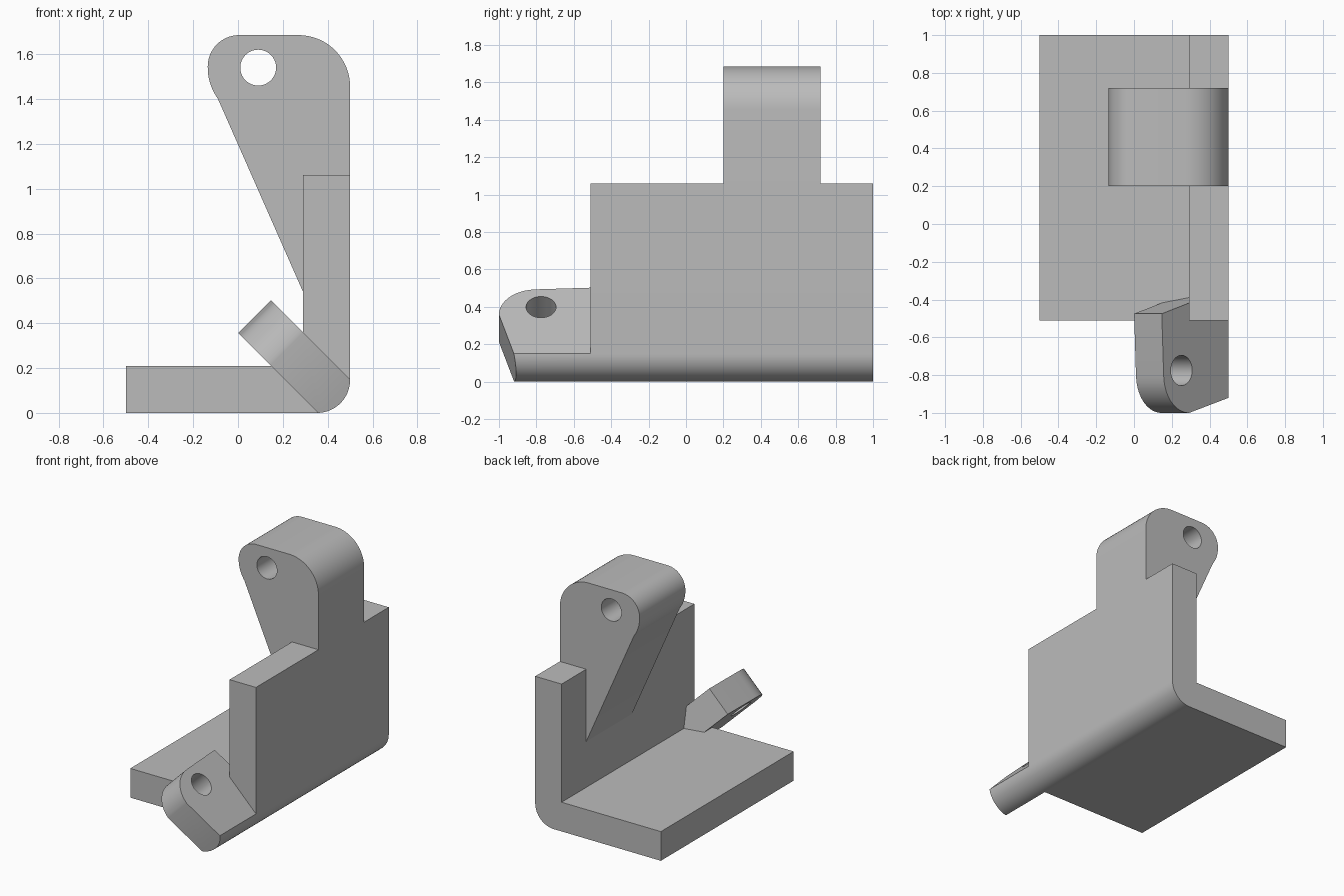
import bpy, bmesh
from math import sin, cos, radians, sqrt
from mathutils import Vector

cube = bpy.data.objects.get("Cube")
if cube:
    bpy.data.objects.remove(cube, do_unlink=True)

# Single grey material
grey = bpy.data.materials.new("grey")
grey.use_nodes = True
colour = (0.5, 0.5, 0.5, 1)
grey.diffuse_color = colour
grey.node_tree.nodes["Principled BSDF"].inputs["Base Color"].default_value = colour


def arc(cx, cy, rx, ry, start, end, steps=16):
    angles = [radians(start + (end - start) * i / steps) for i in range(steps + 1)]
    return [(cx + rx * cos(a), cy + ry * sin(a)) for a in angles]


def prism(name, outline, near, far, place):
    """Extrude a 2D outline between two depths; place maps it into space."""
    bm = bmesh.new()
    ends = [[bm.verts.new(place(p, q, d)) for p, q in outline] for d in (near, far)]
    bm.faces.new(ends[0])
    bm.faces.new(ends[1][::-1])
    count = len(outline)
    for i in range(count):
        j = (i + 1) % count
        bm.faces.new((ends[0][i], ends[1][i], ends[1][j], ends[0][j]))
    bmesh.ops.recalc_face_normals(bm, faces=bm.faces)
    mesh = bpy.data.meshes.new(name)
    bm.to_mesh(mesh)
    bm.free()
    mesh.materials.append(grey)
    obj = bpy.data.objects.new(name, mesh)
    bpy.context.collection.objects.link(obj)
    return obj


def activate(obj):
    bpy.ops.object.select_all(action='DESELECT')
    obj.select_set(True)
    bpy.context.view_layer.objects.active = obj


def carve(obj, cutter, operation):
    cutter.hide_render = True
    mod = obj.modifiers.new("carve", 'BOOLEAN')
    mod.operation, mod.solver, mod.object = operation, 'EXACT', cutter
    activate(obj)
    bpy.ops.object.modifier_apply(modifier=mod.name)
    bpy.data.objects.remove(cutter, do_unlink=True)


def upright(x, z, y):
    return Vector((x, y, z))


def tilted(u, y, w):
    # u runs down the 45 degree tab, w is the height above its upper face
    k = 1 / sqrt(2)
    return Vector((0.147 + k * (u + w), y, 0.503 + k * (w - u)))


# L-shaped bracket with a rounded outer corner
corner = arc(0.353, 0.147, 0.147, 0.147, -90, 0)
bracket = prism("bracket", [(-0.5, 0)] + corner + [
    (0.5, 1.06), (0.29, 1.06), (0.29, 0.21), (-0.5, 0.21)], -0.51, 1, upright)

# Upper lug leaning inward from the wall
lug_outline = [(0.29, 0.54), (0.29, 1.06), (0.5, 1.06)]
lug_outline += arc(0.27, 1.455, 0.23, 0.23, 0, 90)
lug_outline += arc(0.005, 1.545, 0.14, 0.14, 90, 180)
lug_outline += arc(0.1, 1.54, 0.235, 0.235, 183, 216, 8)
lug = prism("upper_lug", lug_outline, 0.2, 0.72, upright)
carve(lug, prism("lug_hole", arc(0.09, 1.54, 0.08, 0.08, 0, 351, 39),
                 0.1, 0.8, upright), 'DIFFERENCE')

# Tilted tab at the front, trimmed to the rounded corner
tab_outline = [(0, -0.475), (0.014, -0.8)]
tab_outline += arc(0.205, -0.8, 0.19, 0.2, 180, 270)[1:]
tab_outline += [(0.56, -0.904), (0.56, -0.32)]
tab = prism("tilted_tab", tab_outline, -0.207, 0, tilted)
carve(tab, prism("corner_trim", [(-0.5, 0)] + corner + [(0.5, 1), (-0.5, 1)],
                 -1.2, 0, upright), 'INTERSECT')
carve(tab, prism("tab_hole", arc(0.148, -0.775, 0.08, 0.08, 0, 351, 39),
                 -0.3, 0.1, tilted), 'DIFFERENCE')

# Smooth the curves and keep the edges sharp
for part in (bracket, lug, tab):
    activate(part)
    bpy.ops.object.shade_smooth_by_angle()
